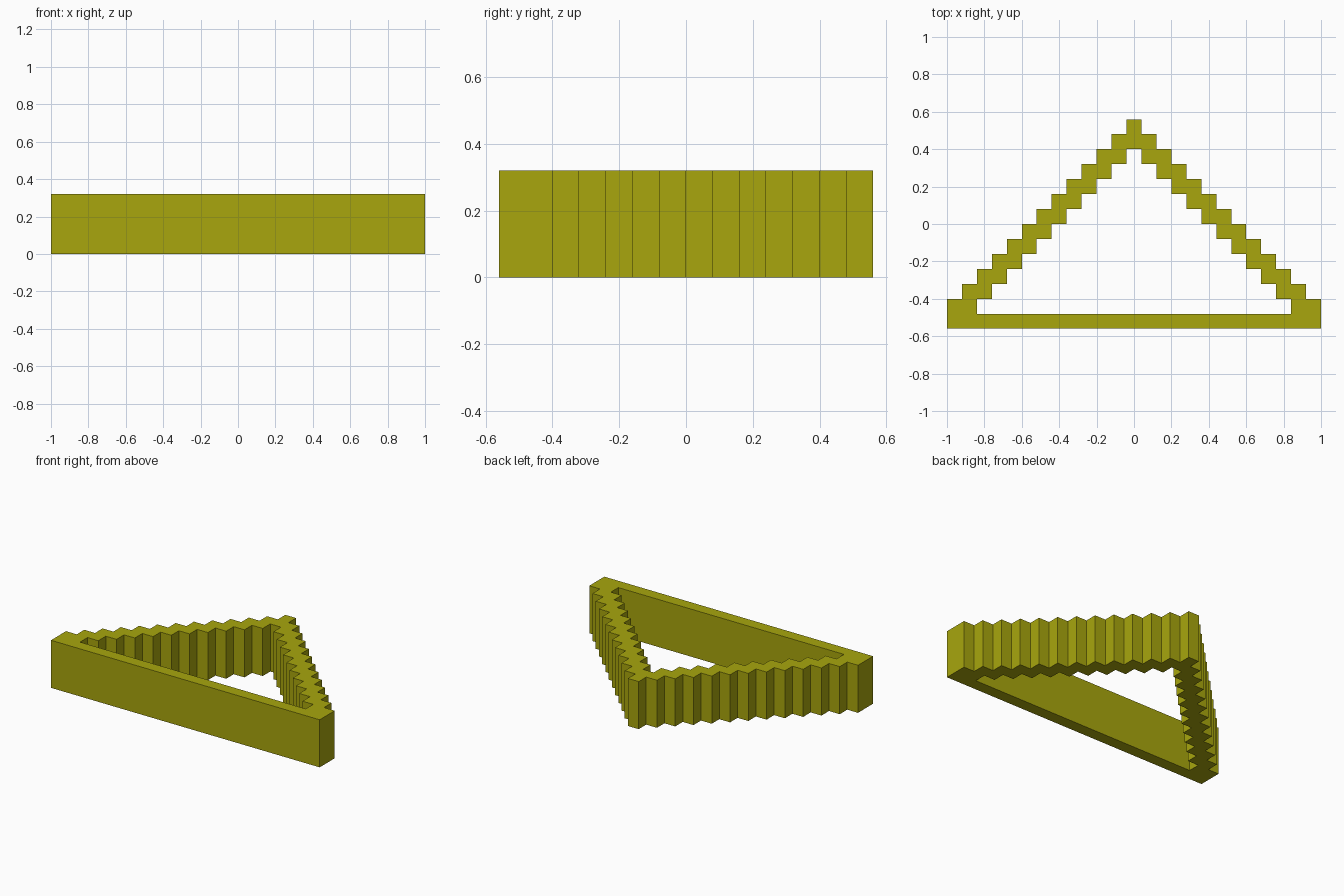
import bpy
import bmesh

if "Cube" in bpy.data.objects:
    bpy.data.objects.remove(bpy.data.objects["Cube"])

STEP = 0.08     # size of one stair step
HEIGHT = 0.32


def stepped_triangle(top, rows, bottom):
    """Closed outline of a symmetric stepped triangle."""
    right = []
    for k in range(rows):
        half = STEP / 2 + STEP * k
        y = top - STEP * k
        low = bottom if k == rows - 1 else y - STEP
        right += [(half, y), (half, low)]
    return right + [(-x, y) for x, y in reversed(right)]


# Flat stepped ring: outer outline with inner opening
bm = bmesh.new()
edges = []
for outline in (stepped_triangle(0.56, 13, -0.56), stepped_triangle(0.40, 11, -0.48)):
    verts = [bm.verts.new((x, y, 0)) for x, y in outline]
    edges += [bm.edges.new((v, verts[i - 1])) for i, v in enumerate(verts)]
bmesh.ops.triangle_fill(bm, use_beauty=True, use_dissolve=False, edges=edges)

# Raise the ring into a solid wall
geo = bmesh.ops.extrude_face_region(bm, geom=bm.faces[:], use_keep_orig=True)
raised = [g for g in geo["geom"] if isinstance(g, bmesh.types.BMVert)]
bmesh.ops.translate(bm, verts=raised, vec=(0, 0, HEIGHT))
bmesh.ops.recalc_face_normals(bm, faces=bm.faces[:])

mesh = bpy.data.meshes.new("stepped_triangle_frame")
bm.to_mesh(mesh)
bm.free()

olive = bpy.data.materials.new("olive yellow")
olive.diffuse_color = (0.392, 0.381, 0.004, 1)
olive.use_nodes = True
olive.node_tree.nodes["Principled BSDF"].inputs["Base Color"].default_value = olive.diffuse_color
mesh.materials.append(olive)

frame = bpy.data.objects.new("stepped_triangle_frame", mesh)
bpy.context.collection.objects.link(frame)
